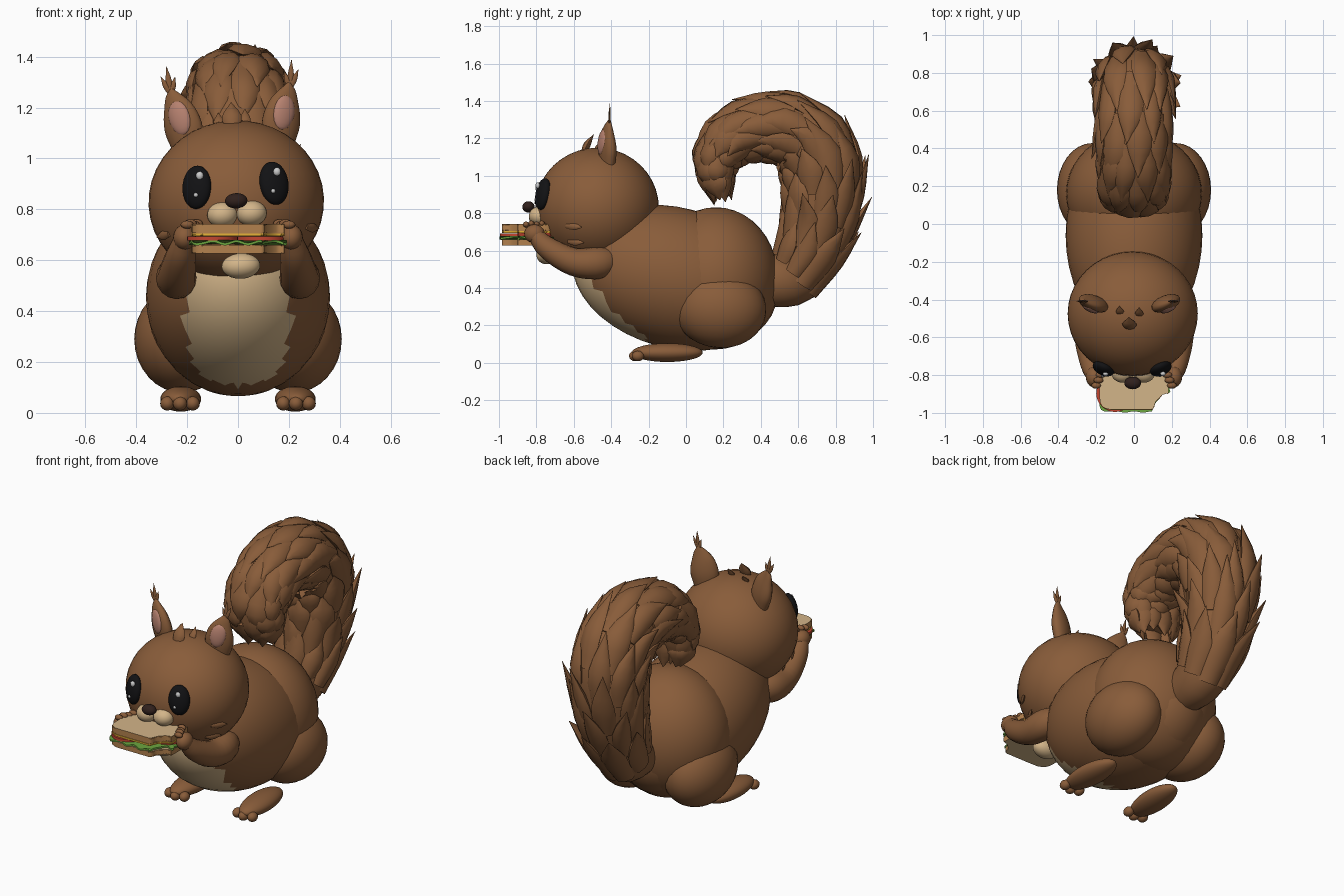
import bpy, bmesh, random
from math import sin, cos, pi, radians
from mathutils import Vector as V, Matrix, Euler

if "Cube" in bpy.data.objects:
    bpy.data.objects.remove(bpy.data.objects["Cube"])

random.seed(4)

def mat(name, c):
    m = bpy.data.materials.new(name)
    m.diffuse_color = (*c, 1)
    m.use_nodes = True
    m.node_tree.nodes["Principled BSDF"].inputs["Base Color"].default_value = m.diffuse_color
    return m

FUR = mat("brown_fur", (.25, .108, .042))
CREAM = mat("cream", (.65, .46, .25))
BLACK = mat("black", (.006, .006, .007))
NOSE = mat("nose_brown", (.03, .015, .012))
WHITE = mat("white", (.9, .9, .9))
PINK = mat("ear_pink", (.47, .22, .16))
CRUST = mat("crust", (.45, .22, .075))
GREEN = mat("lettuce_green", (.15, .38, .05))
RED = mat("tomato_red", (.55, .06, .03))
YELLOW = mat("cheese_yellow", (.8, .45, .04))

def finish(name, bm, *mats, angle=45):
    bmesh.ops.recalc_face_normals(bm, faces=bm.faces)
    me = bpy.data.meshes.new(name)
    bm.to_mesh(me)
    bm.free()
    for m in mats:
        me.materials.append(m)
    me.shade_smooth()
    me.set_sharp_from_angle(angle=radians(angle))
    o = bpy.data.objects.new(name, me)
    bpy.context.collection.objects.link(o)
    return o

def ball(bm, c, r, rot=(0, 0, 0), seg=32):
    m = Matrix.LocRotScale(V(c), Euler([radians(a) for a in rot]), V(r))
    bmesh.ops.create_uvsphere(bm, u_segments=seg, v_segments=seg // 2, radius=1, matrix=m)

def blob(name, c, r, m, rot=(0, 0, 0), seg=32):
    bm = bmesh.new()
    ball(bm, c, r, rot, seg)
    return finish(name, bm, m)

def spline(pts, k):
    """Catmull-Rom resample of equal-length vectors."""
    P = [V(p) for p in pts]
    P = [2 * P[0] - P[1]] + P + [2 * P[-1] - P[-2]]
    out = []
    for i in range(1, len(P) - 2):
        a, b, c, d = P[i - 1:i + 3]
        for j in range(k):
            t = j / k
            out.append(.5 * (2 * b + (c - a) * t + (2 * a - 5 * b + 4 * c - d) * t * t
                             + (3 * b - a - 3 * c + d) * t ** 3))
    return out + [P[-2]]

def frames(C, ref):
    out = []
    for i in range(len(C)):
        t = (C[min(i + 1, len(C) - 1)] - C[max(i - 1, 0)]).normalized()
        u = (V(ref) - t * t.dot(V(ref))).normalized()
        out.append((t, u, t.cross(u)))
    return out

def loft(bm, pts, radii, ref=(1, 0, 0), n=16, k=4):
    """Sweep elliptical sections (r_u, r_v) along a smooth path, closed at both ends."""
    C = spline(pts, k)
    R = spline([(a, b, 0) for a, b in radii], k)
    rings = []
    for c, r, (t, u, v) in zip(C, R, frames(C, ref)):
        rings.append([bm.verts.new(c + u * max(r.x, .001) * cos(2 * pi * i / n)
                                   + v * max(r.y, .001) * sin(2 * pi * i / n)) for i in range(n)])
    for a, b in zip(rings, rings[1:]):
        for i in range(n):
            bm.faces.new((a[i], a[(i + 1) % n], b[(i + 1) % n], b[i]))
    bm.faces.new(rings[0])
    bm.faces.new(rings[-1])

def spike(bm, p, d, ref, length, w, lift=V((0, 0, 0))):
    """Pointed lock of fur."""
    p, d = V(p), V(d).normalized()
    pts = [p, p + d * length * .5 + lift * .3, p + d * length + lift]
    loft(bm, pts, [(w * .7, w * .4), (w, w * .5), (0, 0)], ref, 8, 3)

# chest with the belly patch coloured in, and the round rump
bm = bmesh.new()
ball(bm, (0, -.06, .455), (.362, .56, .375), (-15, 0, 0), 40)
for f in bm.faces:
    c = f.calc_center_median()
    if c.y < -.1 and (c.x / .205) ** 2 + ((c.z - .38) / .27) ** 4 < 1:
        f.material_index = 1
ball(bm, (0, .16, .452), (.36, .332, .38), (0, 0, 0), 40)
finish("body", bm, FUR, CREAM)

# limbs
for s, side in ((-1, "left"), (1, "right")):
    blob("thigh_" + side, (s * .22, .18, .29), (.188, .25, .21), FUR, (-6, 0, 0))
    bm = bmesh.new()
    ball(bm, (s * .225, -.1, .055), (.08, .19, .05), (0, 0, s * 3))
    for dx in (-.05, 0, .05):
        ball(bm, (s * .228 + dx, -.272 + abs(dx) * .3, .037), (.028, .033, .028), seg=16)
    finish("foot_" + side, bm, FUR)
    bm = bmesh.new()
    loft(bm, [(s * .17, -.36, .56), (s * .235, -.46, .535), (s * .24, -.6, .54), (s * .225, -.74, .615), (s * .21, -.81, .69)],
         [(.05, .05), (.08, .085), (.075, .075), (.06, .06), (.04, .04)])
    finish("arm_" + side, bm, FUR)
    bm = bmesh.new()
    ball(bm, (s * .21, -.81, .69), (.045, .055, .05), seg=20)
    for i in range(4):
        ball(bm, (s * (.2 - .012 * i), -.855 + .028 * i, .74 + .005 * (i % 2)), (.026, .017, .016), seg=12)
    finish("paw_" + side, bm, FUR)

# head, built upright and then tipped a little sideways
head = [blob("head", (0, -.475, .83), (.345, .33, .32), FUR, seg=40)]
for s, side in ((-1, "left"), (1, "right")):
    head.append(blob("eye_" + side, (s * .152, -.765, .895), (.06, .035, .086), BLACK, (-10, 0, s * 24)))
    bm = bmesh.new()
    ball(bm, (s * .152 + .014, -.793, .94), (.015, .012, .017), seg=12)
    ball(bm, (s * .152 - .005, -.803, .865), (.009, .008, .009), seg=12)
    head.append(finish("eye_glint_" + side, bm, WHITE))
    head.append(blob("muzzle_" + side, (s * .057, -.785, .782), (.06, .055, .05), CREAM))
    # ear with pink inside and a tuft at the tip
    ref = (cos(radians(22)), s * sin(radians(22)), 0)
    bm = bmesh.new()
    loft(bm, [(s * .18, -.42, 1.04), (s * .19, -.42, 1.12), (s * .205, -.42, 1.19), (s * .225, -.415, 1.25), (s * .232, -.41, 1.285)],
         [(.06, .035), (.08, .042), (.07, .036), (.038, .02), (.008, .008)], ref)
    for dx, l in ((-.3, .07), (.1, .11), (.5, .08)):
        spike(bm, (s * .235, -.41, 1.265), (s * dx, .03, 1), (1, 0, 0), l, .012)
    head.append(finish("ear_" + side, bm, FUR))
    head.append(blob("inner_ear_" + side, (s * .205, -.447, 1.17), (.045, .02, .07), PINK, (-3, s * 14, s * 22), 20))
    # cheek tufts
    bm = bmesh.new()
    for y, z in ((-.64, .72), (-.63, .64)):
        x = .345 * (1 - ((y + .475) / .33) ** 2 - ((z - .83) / .32) ** 2) ** .5
        spike(bm, (s * (x - .005), y, z), (s * .6, 1, -.15), (0, 0, 1), .1, .02)
    head.append(finish("cheek_tuft_" + side, bm, FUR))
head.append(blob("nose", (0, -.842, .834), (.044, .033, .03), NOSE))
head.append(blob("chin", (.005, -.745, .577), (.076, .055, .05), CREAM))
bm = bmesh.new()
for x, y, l, w in ((0, -.55, .11, .038), (.05, -.49, .08, .022), (-.05, -.48, .07, .022)):
    spike(bm, (x, y, 1.115), (x * .8, .25, 1), (1, 0, 0), l, w, V((0, .03, 0)))
head.append(finish("hair_tuft", bm, FUR))
piv = V((0, 0, .7))
tip = Matrix.Translation(piv) @ Matrix.Rotation(radians(-3), 4, 'Y') @ Matrix.Translation(-piv)
for o in head:
    o.data.transform(tip)

# bushy tail: swept core plus big overlapping locks that follow it to the tip
path = [(.42, .42), (.58, .47), (.68, .65), (.725, .85), (.72, 1.05), (.63, 1.21), (.47, 1.255),
        (.31, 1.235), (.195, 1.15), (.16, 1.04), (.175, .95)]
rx = [.12, .15, .175, .195, .2, .195, .185, .178, .17, .16, .13]
rv = [.13, .165, .175, .2, .21, .195, .175, .155, .13, .1, .06]
path = [(0, y, z) for y, z in path]
rad = list(zip(rx, rv))
bm = bmesh.new()
loft(bm, path, [(a * .94, b * .96) for a, b in rad], n=28)
C = spline(path, 4)
R = spline([(a, b, 0) for a, b in rad], 4)
F = frames(C, (1, 0, 0))
last = len(C) - 1

def on_tail(i, a, f):
    j = min(i, last)
    t, u, v = F[j]
    over = min(i - j, 2)
    f -= .12 * over
    return C[j] + (u * R[j].x * cos(a) + v * R[j].y * sin(a)) * f + t * .035 * over

for row, i in enumerate(range(4, last, 3)):
    for j in range(9):
        a = 2 * pi * (j + .5 * (row % 2)) / 9 + random.uniform(-.15, .15)
        flare = random.uniform(1.05, 1.25)
        if sin(a) < -.4:
            flare = random.uniform(1., 1.08)
        elif i < 12:
            flare += .12
        elif i > 30:
            flare = 1.06
        n = random.choice((3, 3, 4))
        pts = [on_tail(i, a, .86), on_tail(i + n, a, .97), on_tail(i + 2 * n, a + random.uniform(-.12, .12), flare)]
        if i > 34:
            pts[2] += F[last][0] * random.uniform(0, .04)
        t, u, v = F[i]
        nor = (u * cos(a) / R[i].x + v * sin(a) / R[i].y).normalized()
        w = random.uniform(.055, .075)
        loft(bm, pts, [(w * .8, .03), (w, .032), (0, 0)], t.cross(nor), 8, 3)
finish("tail", bm, FUR)

# sandwich with a bite out of the front corner
def outline(hx, hy, wave=0):
    pts, bite = [], V((.205, -.995))
    for i in range(96):
        a = 2 * pi * i / 96
        k = (abs(cos(a)) ** 7 + abs(sin(a)) ** 7) ** (-1 / 7) * (1 + wave * sin(13 * a))
        p = V((hx * k * cos(a), -.845 + hy * k * sin(a)))
        d = p - bite
        rim = .098 + .012 * abs(sin(6 * d.angle_signed(V((-1, 1)), 0)))
        if d.length < rim:
            p = bite + d.normalized() * rim
        pts.append(p)
    return pts

def slab(name, pts, z0, z1, side, top, ripple=0):
    bm = bmesh.new()
    lo, hi = [[bm.verts.new((p.x, p.y, z + ripple * sin(i * .9))) for i, p in enumerate(pts)] for z in (z0, z1)]
    n = len(pts)
    for i in range(n):
        bm.faces.new((lo[i], lo[(i + 1) % n], hi[(i + 1) % n], hi[i]))
    for ring in (lo, hi):
        bm.faces.new(ring).material_index = 1
    if not ripple:
        e = [e for e in bm.edges if sum(f.material_index for f in e.link_faces) == 1]
        bmesh.ops.bevel(bm, geom=e, offset=.004, segments=2, affect='EDGES', material=0)
    finish(name, bm, side, top, angle=60)

slab("bread_bottom", outline(.182, .138), .627, .66, CRUST, CREAM)
slab("lettuce", outline(.19, .15, .02), .664, .674, GREEN, GREEN, .006)
slab("cheese", outline(.182, .14), .695, .705, YELLOW, YELLOW)
slab("bread_top", outline(.182, .138), .706, .742, CRUST, CREAM)
bm = bmesh.new()
for x, y in ((-.1, -.895), (-.1, -.78), (.09, -.8)):
    bmesh.ops.create_cone(bm, cap_ends=True, segments=32, radius1=.1, radius2=.1, depth=.016,
                          matrix=Matrix.Translation((x, y, .685 + .001 * x)))
finish("tomato", bm, RED)
